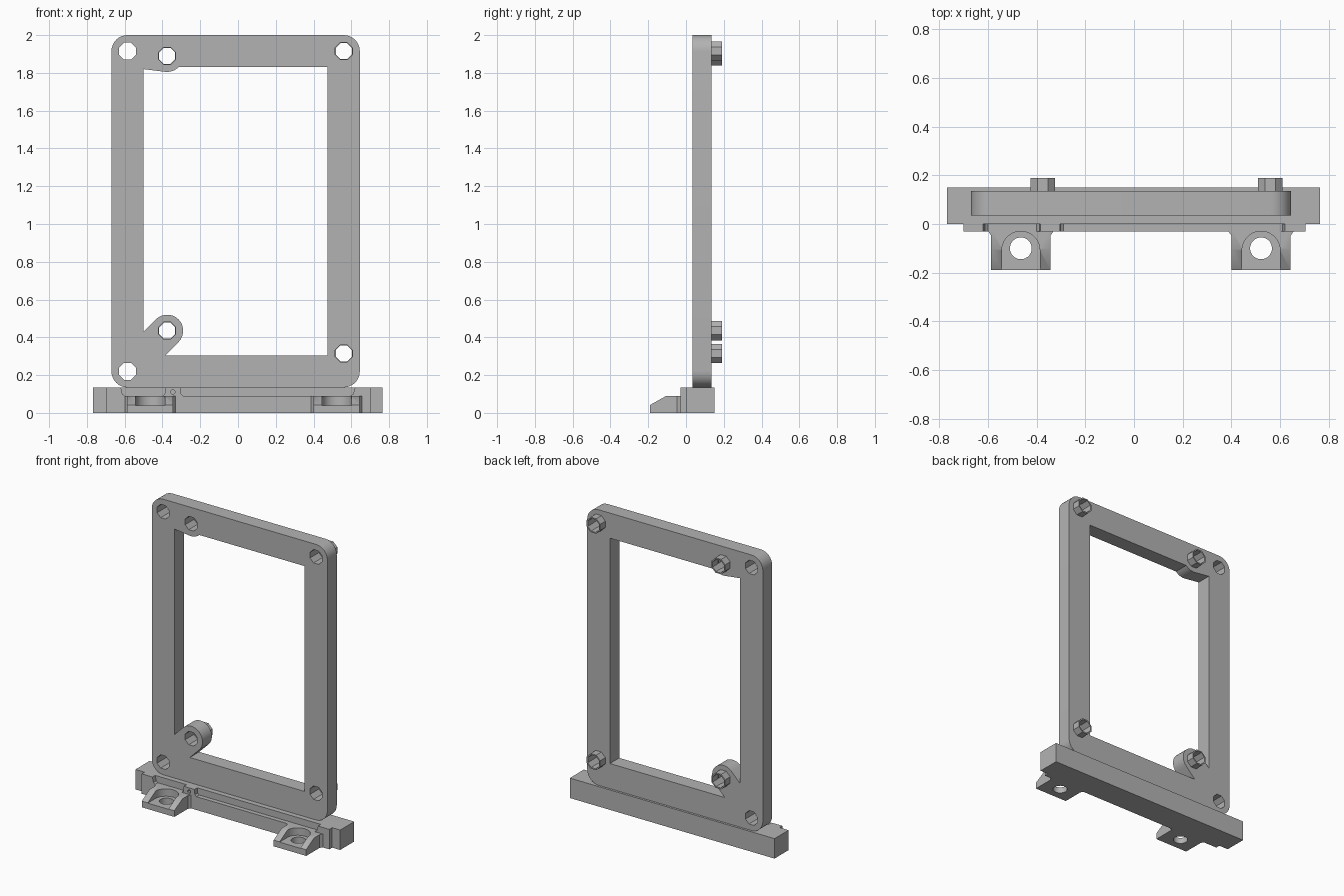
import bpy, bmesh
from math import cos, sin, radians

cube = bpy.data.objects.get("Cube")
if cube:
    bpy.data.objects.remove(cube, do_unlink=True)

grey = bpy.data.materials.new("plain grey")
grey.use_nodes = True
grey.diffuse_color = (0.45, 0.45, 0.45, 1)
grey.node_tree.nodes["Principled BSDF"].inputs["Base Color"].default_value = (0.45, 0.45, 0.45, 1)


def arc(u, v, r, start, end, steps):
    """Points along an arc, angles in degrees."""
    angles = [radians(start + (end - start) * i / steps) for i in range(steps + 1)]
    return [(u + r * cos(a), v + r * sin(a)) for a in angles]


def circle(u, v, r, sides):
    turn = 180 / sides
    return arc(u, v, r, turn, 360 + turn, sides)[:-1]


def prism(name, points, low, high, axis):
    """Extrude an outline along one axis."""
    place = {"X": lambda u, v, a: (a, u, v),
             "Y": lambda u, v, a: (u, a, v),
             "Z": lambda u, v, a: (u, v, a)}[axis]
    bm = bmesh.new()
    face = bm.faces.new([bm.verts.new(place(u, v, low)) for u, v in points])
    side = bmesh.ops.extrude_face_region(bm, geom=[face])["geom"]
    shift = place(0, 0, high - low)
    bmesh.ops.translate(bm, vec=shift, verts=[g for g in side if isinstance(g, bmesh.types.BMVert)])
    bmesh.ops.recalc_face_normals(bm, faces=bm.faces)
    mesh = bpy.data.meshes.new(name)
    bm.to_mesh(mesh)
    bm.free()
    obj = bpy.data.objects.new(name, mesh)
    mesh.materials.append(grey)
    bpy.context.collection.objects.link(obj)
    return obj


def cut(obj, cutters):
    """Subtract the cutters, then remove them."""
    for cutter in cutters:
        cutter.hide_render = True
        mod = obj.modifiers.new("cut", "BOOLEAN")
        mod.operation = "DIFFERENCE"
        mod.solver = "EXACT"
        mod.object = cutter
    graph = bpy.context.evaluated_depsgraph_get()
    mesh = bpy.data.meshes.new_from_object(obj.evaluated_get(graph))
    obj.modifiers.clear()
    obj.data = mesh
    for cutter in cutters:
        bpy.data.objects.remove(cutter, do_unlink=True)


def smooth(obj):
    bpy.ops.object.select_all(action="DESELECT")
    obj.select_set(True)
    bpy.context.view_layer.objects.active = obj
    bpy.ops.object.shade_smooth_by_angle(angle=radians(30))


# Upright frame with rounded corners
left, right, bottom, top, r = -0.67, 0.645, 0.135, 2.0, 0.085
outline = (arc(right - r, bottom + r, r, -90, 0, 8) + arc(right - r, top - r, r, 0, 90, 8)
           + arc(left + r, top - r, r, 90, 180, 8) + arc(left + r, bottom + r, r, 180, 270, 8))
frame = prism("frame", outline, 0.035, 0.135, "Y")

# Opening that leaves two rounded bosses standing
opening = ([(0.475, 0.305), (0.475, 1.83)]
           + arc(-0.375, 1.89, 0.085, -45, -97, 5)
           + [(-0.5, 1.82), (-0.5, 0.43)]
           + arc(-0.375, 0.435, 0.085, 135, -45, 14)
           + [(-0.385, 0.305)])
collared = [(-0.375, 1.89), (0.56, 1.915), (0.56, 0.315), (-0.375, 0.435)]
plain = [(-0.585, 1.915), (-0.585, 0.22)]
cutters = [prism("opening_cutter", opening, -0.1, 0.3, "Y")]
cutters += [prism("hole_cutter", circle(x, z, 0.049, 8), -0.1, 0.3, "Y") for x, z in collared + plain]
cut(frame, cutters)
smooth(frame)

# Collars on the back of four holes
for x, z in collared:
    collar = prism("collar", circle(x, z, 0.055, 8), 0.13, 0.19, "Y")
    cut(collar, [prism("bore_cutter", circle(x, z, 0.046, 8), 0, 0.3, "Y")])

# Base bar
prism("base_bar", [(-0.768, 0), (0.765, 0), (0.765, 0.15), (-0.768, 0.15)], 0, 0.135, "Z")

# Front strip with two shallow recesses and a pin hole
strip = prism("front_strip", [
    (-0.70, 0), (0.705, 0), (0.705, 0.135), (0.62, 0.135), (0.61, 0.1), (0.595, 0.09),
    (-0.29, 0.09), (-0.302, 0.1), (-0.305, 0.135), (-0.385, 0.135), (-0.388, 0.1),
    (-0.4, 0.09), (-0.6, 0.09), (-0.612, 0.1), (-0.62, 0.135), (-0.70, 0.135)],
    -0.03, 0.005, "Y")
cut(strip, [prism("pin_cutter", circle(-0.345, 0.11, 0.012, 8), -0.1, 0, "Y")])

# Mounting lugs: sloped cheeks around an open-fronted screw seat
for side, x in (("right", -0.465), ("left", 0.522)):
    profile = [(-0.19, 0), (-0.02, 0), (-0.02, 0.09), (-0.105, 0.09), (-0.19, 0.042)]
    lug = prism(side + "_lug", profile, x - 0.122, x + 0.122, "X")
    seat = arc(x, -0.108, 0.078, 0, 180, 20) + [(x - 0.078, -0.3), (x + 0.078, -0.3)]
    cut(lug, [prism("seat_cutter", seat, 0.04, 0.2, "Z"),
              prism("screw_cutter", circle(x, -0.1, 0.045, 24), -0.1, 0.2, "Z")])
    smooth(lug)
    # Small gussets where the lug meets the strip
    for s in (-1, 1):
        edge = x + s * 0.12
        prism(side + "_gusset", [(edge, -0.025), (edge + s * 0.018, -0.025), (edge, -0.05)],
              0, 0.09, "Z")
